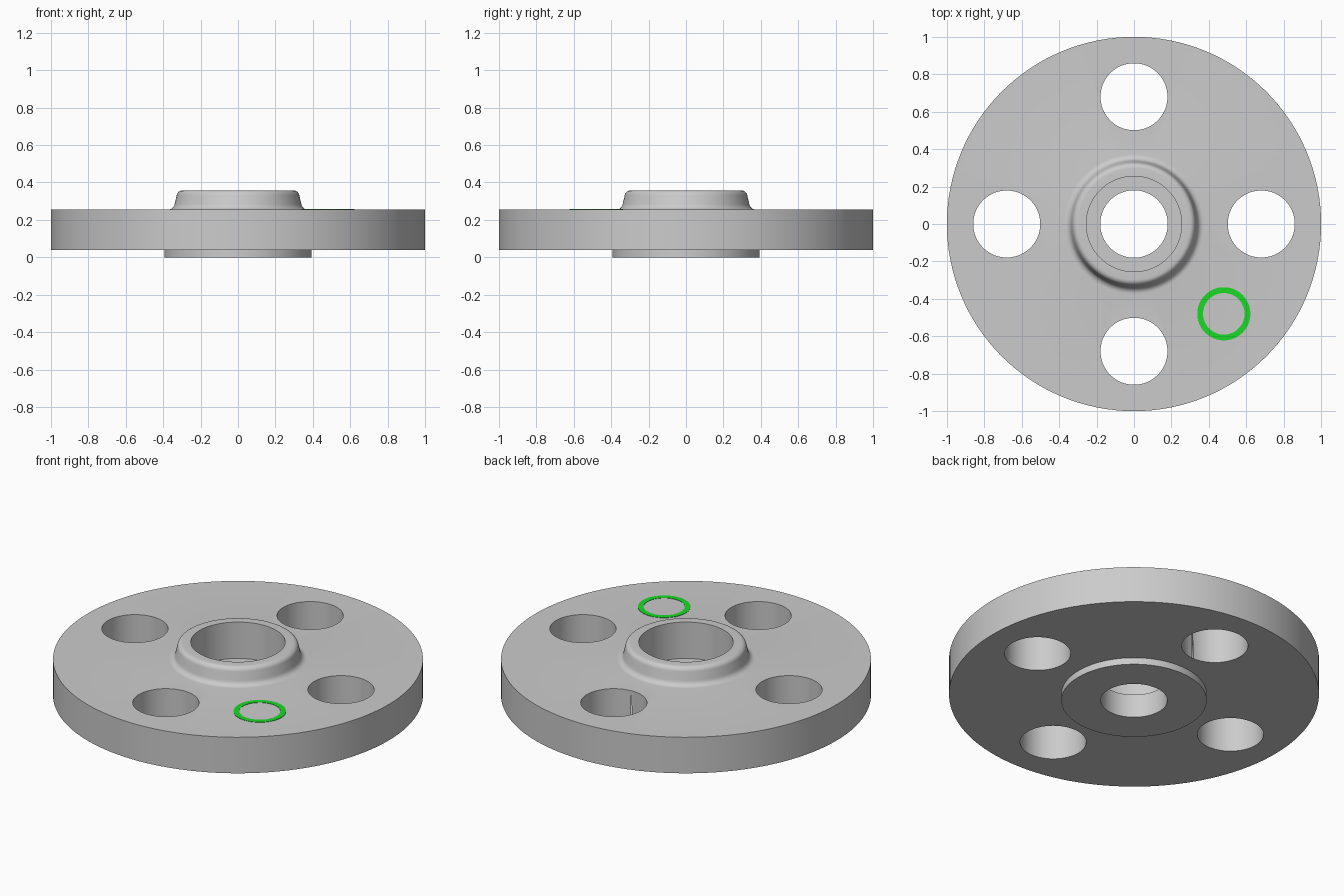
import bpy, bmesh
from math import sin, cos, pi, radians

if "Cube" in bpy.data.objects:
    bpy.data.objects.remove(bpy.data.objects["Cube"])


def lathe(name, profile, seg=128, center=(0, 0)):
    """Revolve a closed (radius, z) profile around a vertical axis."""
    bm = bmesh.new()
    rings = [[bm.verts.new((center[0] + r * cos(2 * pi * i / seg),
                            center[1] + r * sin(2 * pi * i / seg), z))
              for i in range(seg)] for r, z in profile]
    for a, b in zip(rings, rings[1:] + rings[:1]):
        for i in range(seg):
            j = (i + 1) % seg
            bm.faces.new((a[i], a[j], b[j], b[i]))
    bmesh.ops.recalc_face_normals(bm, faces=bm.faces)
    me = bpy.data.meshes.new(name)
    bm.to_mesh(me)
    bm.free()
    ob = bpy.data.objects.new(name, me)
    bpy.context.collection.objects.link(ob)
    return ob


def activate(ob):
    bpy.ops.object.select_all(action='DESELECT')
    ob.select_set(True)
    bpy.context.view_layer.objects.active = ob


def arc(cx, cz, r, a0, a1, n=6):
    """Points on a profile fillet."""
    return [(cx + r * cos(radians(a0 + (a1 - a0) * k / n)),
             cz + r * sin(radians(a0 + (a1 - a0) * k / n))) for k in range(n + 1)]


# Flange body: raised face, disc, filleted hub, stepped socket bore
profile = [(0.18, 0), (0.393, 0), (0.393, 0.04), (1.0, 0.04), (1.0, 0.255)]
profile += arc(0.373, 0.29, 0.035, 270, 188)     # hub root fillet
profile += arc(0.298, 0.327, 0.03, 8, 90)        # hub top rounding
profile += [(0.255, 0.357), (0.255, 0.14), (0.18, 0.14)]
flange = lathe("flange_body", profile)

# Four bolt holes
for k in range(4):
    a = k * pi / 2
    bpy.ops.mesh.primitive_cylinder_add(
        vertices=96, radius=0.179, depth=1,
        location=(0.68 * cos(a), 0.68 * sin(a), 0.15))
    cutter = bpy.context.object
    cutter.name = f"bolt_hole_cutter_{k + 1}"
    cutter.hide_render = True
    mod = flange.modifiers.new("bolt_hole", 'BOOLEAN')
    mod.object, mod.operation, mod.solver = cutter, 'DIFFERENCE', 'EXACT'
    activate(flange)
    bpy.ops.object.modifier_apply(modifier=mod.name)
    bpy.data.objects.remove(cutter, do_unlink=True)

# Plain green marker ring on the disc face
ring = lathe("marker_ring",
             [(0.111, 0.252), (0.142, 0.252), (0.142, 0.257), (0.111, 0.257)],
             seg=64, center=(0.48, -0.48))
green = bpy.data.materials.new("marker_green")
green.diffuse_color = (0.01, 0.7, 0.02, 1)
green.use_nodes = True
green.node_tree.nodes["Principled BSDF"].inputs["Base Color"].default_value = green.diffuse_color
ring.data.materials.append(green)

for ob in (flange, ring):
    activate(ob)
    bpy.ops.object.shade_smooth_by_angle(angle=radians(30))
